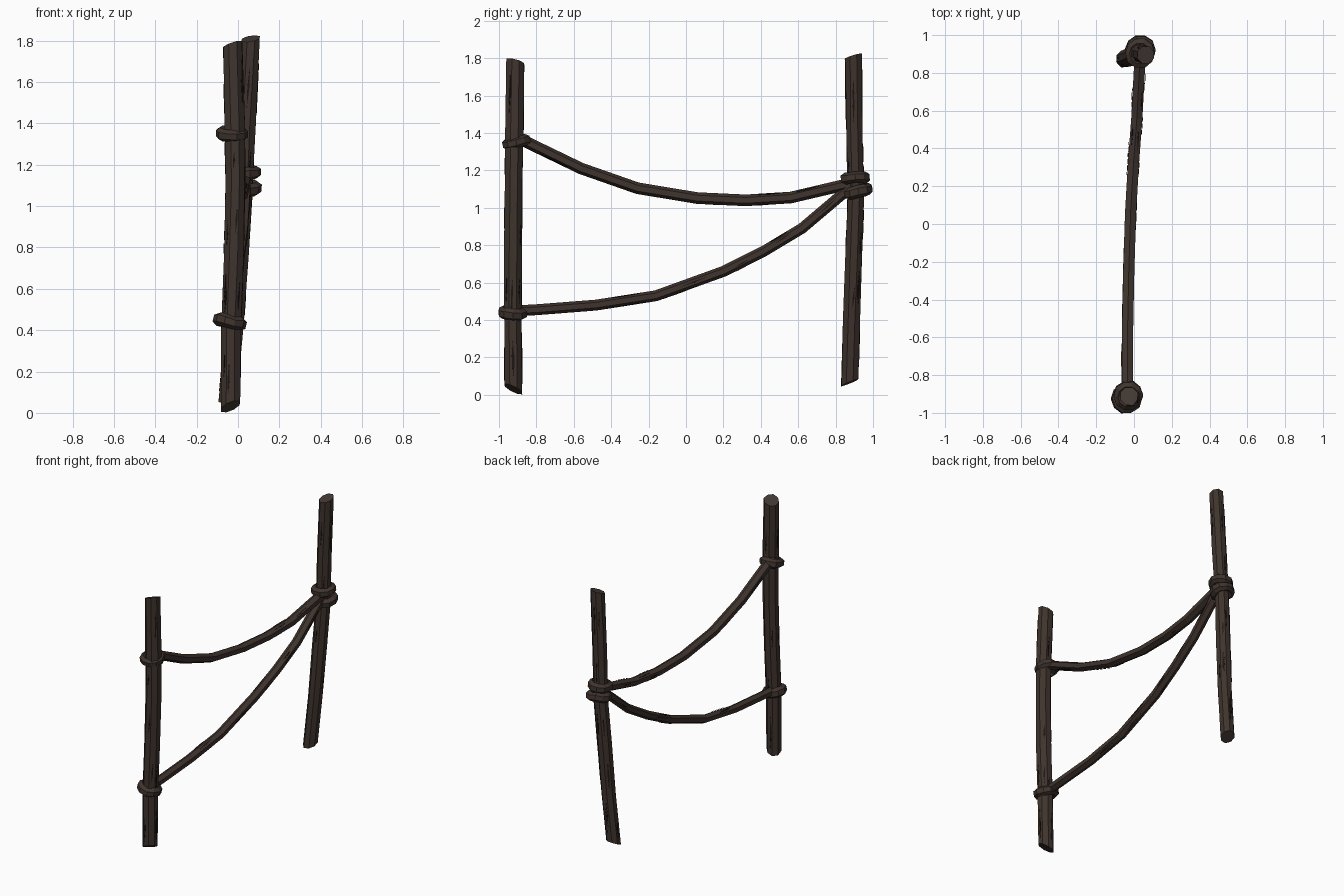
import bpy, bmesh, math, random
from mathutils import Vector, Euler

if "Cube" in bpy.data.objects:
    bpy.data.objects.remove(bpy.data.objects["Cube"])

random.seed(4)


def material(name, rgb):
    m = bpy.data.materials.new(name)
    m.diffuse_color = (*rgb, 1)
    m.use_nodes = True
    m.node_tree.nodes["Principled BSDF"].inputs["Base Color"].default_value = m.diffuse_color
    return m


WOOD = material("dark brown wood", (0.050, 0.034, 0.027))
END = material("cut end wood", (0.056, 0.041, 0.035))
CRACK = material("wood crack", (0.012, 0.008, 0.006))


def finish(bm, name, mats):
    bmesh.ops.recalc_face_normals(bm, faces=bm.faces)
    me = bpy.data.meshes.new(name)
    bm.to_mesh(me)
    bm.free()
    for m in mats:
        me.materials.append(m)
    ob = bpy.data.objects.new(name, me)
    bpy.context.collection.objects.link(ob)
    return ob


def loft(name, rings, mats):
    """Skin a list of point rings, cap the ends with the last material."""
    bm = bmesh.new()
    vr = [[bm.verts.new(p) for p in r] for r in rings]
    n = len(rings[0])
    for a, b in zip(vr, vr[1:]):
        for k in range(n):
            bm.faces.new((a[k], a[(k + 1) % n], b[(k + 1) % n], b[k]))
    for r in (vr[0], vr[-1]):
        bm.faces.new(r).material_index = len(mats) - 1
    return finish(bm, name, mats)


def cracks(name, rings, count, width):
    """Thin dark slivers lying just above the long side faces."""
    bm = bmesh.new()
    n = len(rings[0])
    for _ in range(count):
        i, k = random.randrange(len(rings) - 1), random.randrange(n)
        a, b = rings[i][k], rings[i][(k + 1) % n]
        c, d = rings[i + 1][(k + 1) % n], rings[i + 1][k]
        mid = (a + b + c + d) / 4
        axis = (sum(rings[i], Vector()) + sum(rings[i + 1], Vector())) / (2 * n)
        off = (mid - axis).normalized() * 0.0025
        u, v0 = random.uniform(0.25, 0.75), random.uniform(0.02, 0.4)
        v1 = v0 + random.uniform(0.3, 0.55)

        def at(s, t):
            return a.lerp(b, s).lerp(d.lerp(c, s), t) + off
        vm = (v0 + v1) / 2
        pts = [at(u - .06, v0), at(u + width, vm), at(u + .06, v1), at(u - width, vm)]
        bm.faces.new([bm.verts.new(p) for p in pts])
    for f in bm.faces:
        f.normal_update()
    bmesh.ops.solidify(bm, geom=bm.faces[:], thickness=0.002)
    finish(bm, name, [CRACK])


def post(name, path, r, bottom_slope, top_slope):
    rings = []
    for i, (x, y, z) in enumerate(path):
        sx, sy = bottom_slope if i == 0 else top_slope if i == len(path) - 1 else (0, 0)
        ring = []
        for k in range(8):
            a = math.tau * (k + 0.5) / 8
            rr = r * random.uniform(0.98, 1.1)
            dx, dy = rr * math.cos(a), rr * math.sin(a)
            ring.append(Vector((x + dx, y + dy, z + sx * dx + sy * dy)))
        rings.append(ring)
    loft(name, rings, [WOOD, END])
    cracks(name + "_cracks", rings, 22, 0.13)


def rope(name, path, r):
    pts = [Vector(p) for p in path]
    rings = []
    for i, p in enumerate(pts):
        t = (pts[min(i + 1, len(pts) - 1)] - pts[max(i - 1, 0)]).normalized()
        side = t.cross(Vector((0, 0, 1))).normalized()
        up = side.cross(t)
        rings.append([p + (side * math.cos(a) * 1.1 + up * math.sin(a)) * r
                      for a in (math.tau * (k + 0.5) / 6 for k in range(6))])
    loft(name, rings, [WOOD])
    cracks(name + "_cracks", rings, 16, 0.13)


def knot(name, loc, tilt, major=0.056, minor=0.027):
    """Tilted lumpy loop of rope round a post."""
    rot = Euler((tilt[0], tilt[1], 0)).to_matrix()
    bm = bmesh.new()
    n, m = 10, 6
    vs = []
    for i in range(n):
        a = math.tau * i / n
        mi, wob = minor * random.uniform(0.92, 1.1), random.uniform(-.004, .004)
        row = []
        for j in range(m):
            b = math.tau * (j + 0.5) / m
            q = major + mi * math.cos(b)
            p = Vector((q * math.cos(a), q * math.sin(a), mi * 1.15 * math.sin(b) + wob))
            row.append(bm.verts.new(Vector(loc) + rot @ p))
        vs.append(row)
    for i in range(n):
        for j in range(m):
            i2, j2 = (i + 1) % n, (j + 1) % m
            bm.faces.new((vs[i][j], vs[i2][j], vs[i2][j2], vs[i][j2]))
    finish(bm, name, [WOOD])


# Posts
post("front_post", [(-.038, -.922, .03), (-.036, -.926, .4), (-.022, -.925, .75),
                    (-.013, -.922, 1.1), (-.015, -.918, 1.38), (-.026, -.912, 1.78)],
     0.049, (.35, -.45), (.3, -.25))
post("rear_post", [(-.05, .875, .065), (-.018, .885, .4), (.005, .898, .75),
                   (.025, .908, 1.05), (.04, .900, 1.4), (.063, .895, 1.81)],
     0.046, (.1, .4), (.15, .3))

# Sagging ropes
rope("upper_rope", [(-.03, -.90, 1.375), (-.034, -.84, 1.345), (-.034, -.56, 1.21),
                    (-.028, -.26, 1.105), (-.018, .06, 1.052), (-.003, .32, 1.04),
                    (.015, .56, 1.055), (.032, .88, 1.13)], 0.031)
rope("lower_rope", [(-.04, -.90, .45), (-.038, -.80, .455), (-.036, -.48, .48),
                    (-.028, -.16, .53), (-.012, .20, .66), (.005, .42, .77),
                    (.02, .62, .89), (.034, .88, 1.11)], 0.029)

# Loops tied round the posts
knot("front_upper_knot", (-.03, -.908, 1.35), (.22, 0))
knot("front_lower_knot", (-.04, -.925, .44), (-.05, .25))
knot("rear_upper_knot", (.033, .905, 1.16), (.05, -.05))
knot("rear_lower_knot", (.033, .922, 1.09), (.2, .05))
